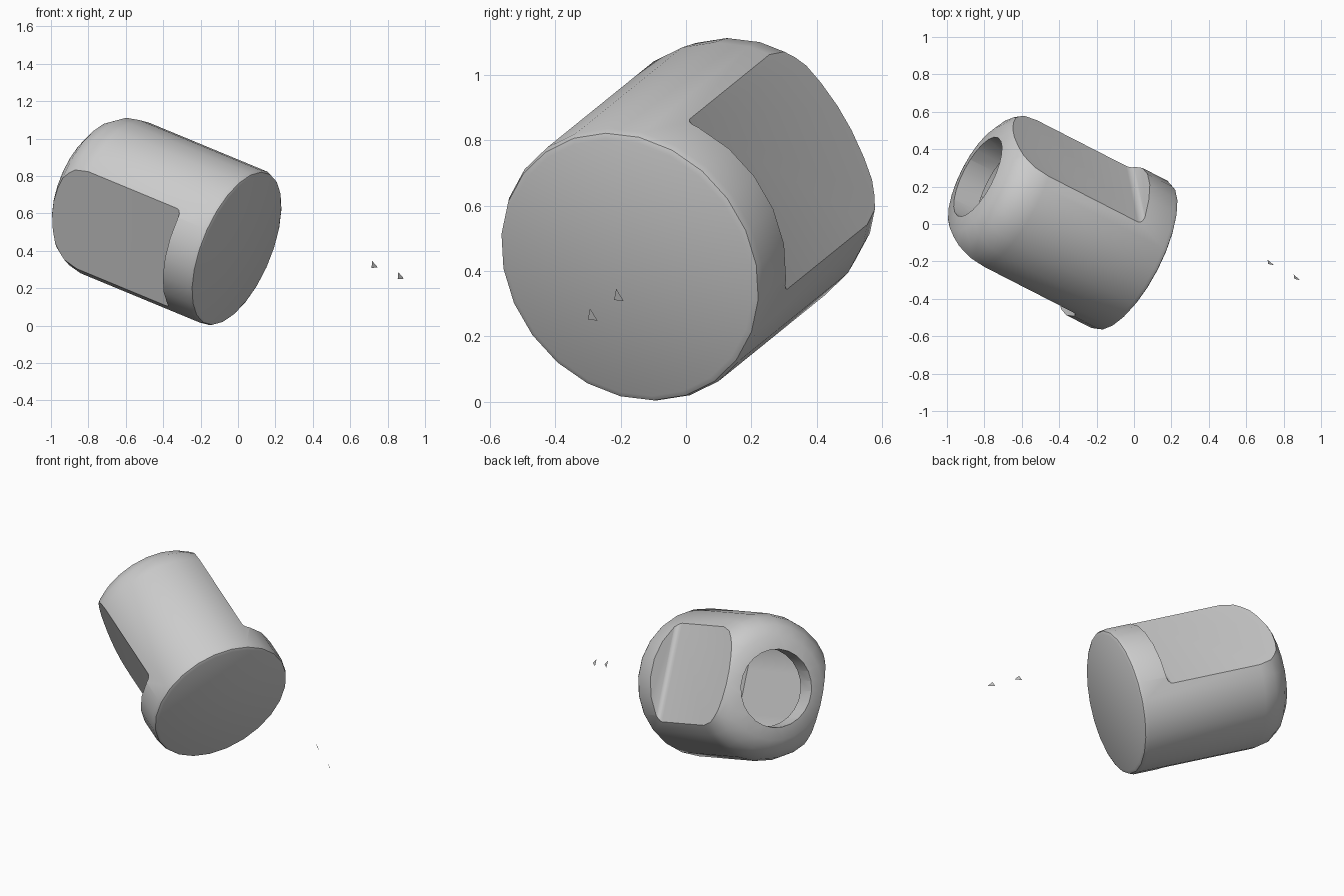
import bpy, bmesh
from math import sin, cos, pi, radians
from mathutils import Vector, Matrix

if "Cube" in bpy.data.objects:
    bpy.data.objects.remove(bpy.data.objects["Cube"])

# Local frame of the tilted knob: X = flat normal, Y = across flat, Z = along axis
axis = Vector((-0.836, 0.428, 0.346)).normalized()
side = Vector((0.541, 0.756, 0.371))
side = (side - axis * side.dot(axis)).normalized()
cross = axis.cross(side)
FRAME = Matrix.Translation((0, -0.175, 0.41)) @ Matrix((side, cross, axis)).transposed().to_4x4()

R, LENGTH, FILLET, HOLE = 0.443, 1.0, 0.21, 0.235
FLAT, FLANGE, SEG = 0.32, 0.19, 24


def finish(name, bm, matrix=None):
    bmesh.ops.recalc_face_normals(bm, faces=bm.faces)
    me = bpy.data.meshes.new(name)
    bm.to_mesh(me)
    bm.free()
    if matrix:
        me.transform(matrix)
    ob = bpy.data.objects.new(name, me)
    bpy.context.collection.objects.link(ob)
    return ob


def lathe(name, profile, clamp=9.0):
    """Closed stack of rings (radius, height); clamp flattens both X sides."""
    bm = bmesh.new()
    rings = []
    for r, h in profile:
        ring = []
        for i in range(SEG):
            a = 2 * pi * (i + 0.5) / SEG
            x, y = r * cos(a), r * sin(a)
            if abs(x) > clamp:
                # slide flattened points evenly along the flat
                half = (r * r - clamp * clamp) ** 0.5
                y = max(-half, min(half, y))
                x = clamp if x > 0 else -clamp
            ring.append(bm.verts.new((x, y, h)))
        rings.append(ring)
    for lo, hi in zip(rings, rings[1:]):
        for i in range(SEG):
            j = (i + 1) % SEG
            bm.faces.new((lo[i], lo[j], hi[j], hi[i]))
    bm.faces.new(rings[0][::-1])
    bm.faces.new(rings[-1])
    return finish(name, bm, FRAME)


def cut(target, cutter):
    mod = target.modifiers.new("cut", 'BOOLEAN')
    mod.operation = 'DIFFERENCE'
    mod.solver = 'EXACT'
    mod.object = cutter
    bpy.context.view_layer.objects.active = target
    bpy.ops.object.modifier_apply(modifier=mod.name)
    bpy.data.objects.remove(cutter)


# Knob body: chamfered disc end, straight barrel, rounded far end
profile = [(R - 0.025, 0), (R - 0.008, 0.008), (R, 0.03)]
for k in range(5):
    a = radians(90 * k / 4)
    profile.append((R - FILLET + FILLET * cos(a), LENGTH - FILLET + FILLET * sin(a)))
knob = lathe("knob_body", profile)

# Side flats, with a softened inner corner against the flange
for s in (1, -1):
    bm = bmesh.new()
    bmesh.ops.create_cube(bm, size=1, matrix=Matrix.Translation((s * (FLAT + 0.2), 0, FLANGE + 0.5))
                          @ Matrix.Diagonal((0.4, 1.2, 1.0, 1)))
    corner = [e for e in bm.edges if all(abs(abs(v.co.x) - FLAT) < 1e-4 and
                                         abs(v.co.z - FLANGE) < 1e-4 for v in e.verts)]
    bmesh.ops.bevel(bm, geom=corner, offset=0.03, segments=3, profile=0.5, affect='EDGES')
    cut(knob, finish("flat_cutter", bm, FRAME))

# Hollow interior following the outer shape, then the round socket opening
cut(knob, lathe("cavity_cutter", [(0.35, 0.07), (0.35, 0.85)], clamp=0.24))
cut(knob, lathe("socket_cutter", [(HOLE, 0.5), (HOLE, 1.2)]))

# Smooth shading with crisp rims
bpy.ops.object.select_all(action='DESELECT')
knob.select_set(True)
bpy.context.view_layer.objects.active = knob
bpy.ops.object.shade_smooth_by_angle(angle=radians(35))

# Two small floating pointer triangles
up = Vector((0.08, -0.52, 0.85)).normalized()
along = Vector((-0.8, 0.44, 0.4)).normalized()
for n, centre in enumerate((Vector((0.87, -0.29, 0.26)), Vector((0.73, -0.21, 0.32)))):
    bm = bmesh.new()
    bm.faces.new([bm.verts.new(centre + along * a + up * u)
                  for a, u in ((-0.022, 0), (0.018, 0.022), (0.018, -0.022))])
    finish(f"pointer_triangle_{n + 1}", bm)
